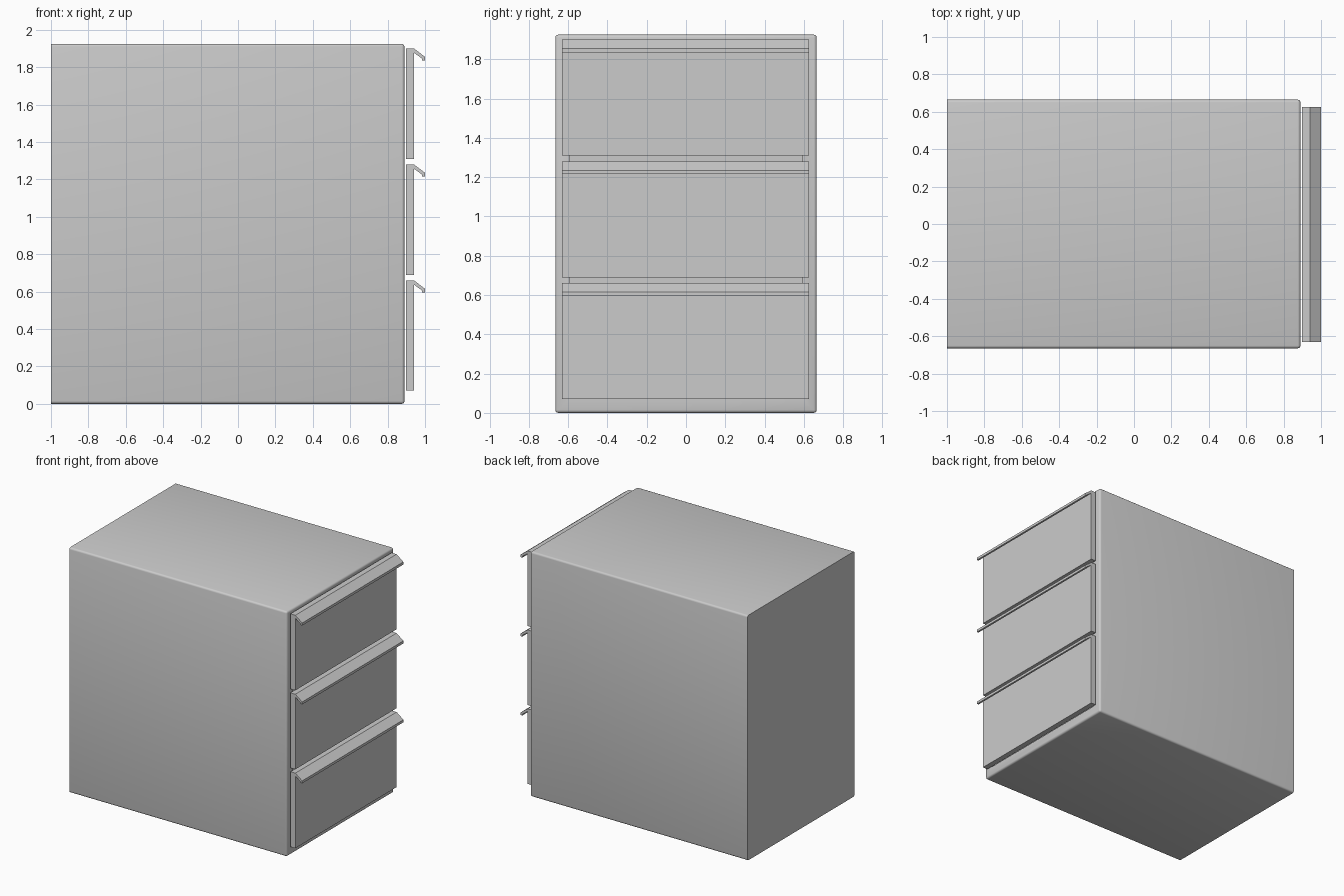
import bpy, bmesh
from mathutils import Vector

if "Cube" in bpy.data.objects:
    bpy.data.objects.remove(bpy.data.objects["Cube"])


def finish(bm, name, smooth=False):
    bmesh.ops.recalc_face_normals(bm, faces=bm.faces)
    mesh = bpy.data.meshes.new(name)
    bm.to_mesh(mesh)
    bm.free()
    obj = bpy.data.objects.new(name, mesh)
    bpy.context.collection.objects.link(obj)
    if smooth:
        bpy.ops.object.select_all(action='DESELECT')
        bpy.context.view_layer.objects.active = obj
        obj.select_set(True)
        bpy.ops.object.shade_smooth_by_angle(angle=0.6)
    return obj


# Cabinet body: rounded edges except around the flat rear panel
X0, X1, HALF_Y, H = -1.0, 0.89, 0.665, 1.925
bm = bmesh.new()
bmesh.ops.create_cube(bm, size=1)
bmesh.ops.scale(bm, vec=(X1 - X0, 2 * HALF_Y, H), verts=bm.verts)
bmesh.ops.translate(bm, vec=((X0 + X1) / 2, 0, H / 2), verts=bm.verts)
edges = [e for e in bm.edges if max(v.co.x for v in e.verts) > 0]
bmesh.ops.bevel(bm, geom=edges, offset=0.015, segments=3, profile=0.5,
                affect='EDGES')

# Recessed opening behind the drawers
front = max(bm.faces, key=lambda f: f.calc_center_median().x)
bmesh.ops.inset_individual(bm, faces=[front], thickness=0.085)
pushed = bmesh.ops.extrude_face_region(bm, geom=[front])["geom"]
bmesh.ops.delete(bm, geom=[front], context='FACES_ONLY')
bmesh.ops.translate(bm, vec=Vector((-0.03, 0, 0)),
                    verts=[g for g in pushed if isinstance(g, bmesh.types.BMVert)])
finish(bm, "cabinet_body", smooth=True)

# Drawer fronts: side profile (x, z from drawer bottom) with a bent pull lip
PROFILE = [(0.898, 0), (0.941, 0), (0.941, 0.567), (0.985, 0.535),
           (0.985, 0.525), (1.0, 0.525), (1.0, 0.545), (0.945, 0.587),
           (0.941, 0.59), (0.898, 0.59)]
Y0, Y1 = -0.632, 0.625
for name, z in (("bottom", 0.07), ("middle", 0.69), ("top", 1.31)):
    bm = bmesh.new()
    face = bm.faces.new([bm.verts.new((px, Y0, z + pz)) for px, pz in PROFILE])
    ext = bmesh.ops.extrude_face_region(bm, geom=[face])["geom"]
    bmesh.ops.translate(bm, vec=(0, Y1 - Y0, 0),
                        verts=[g for g in ext if isinstance(g, bmesh.types.BMVert)])
    finish(bm, name + "_drawer_front")
